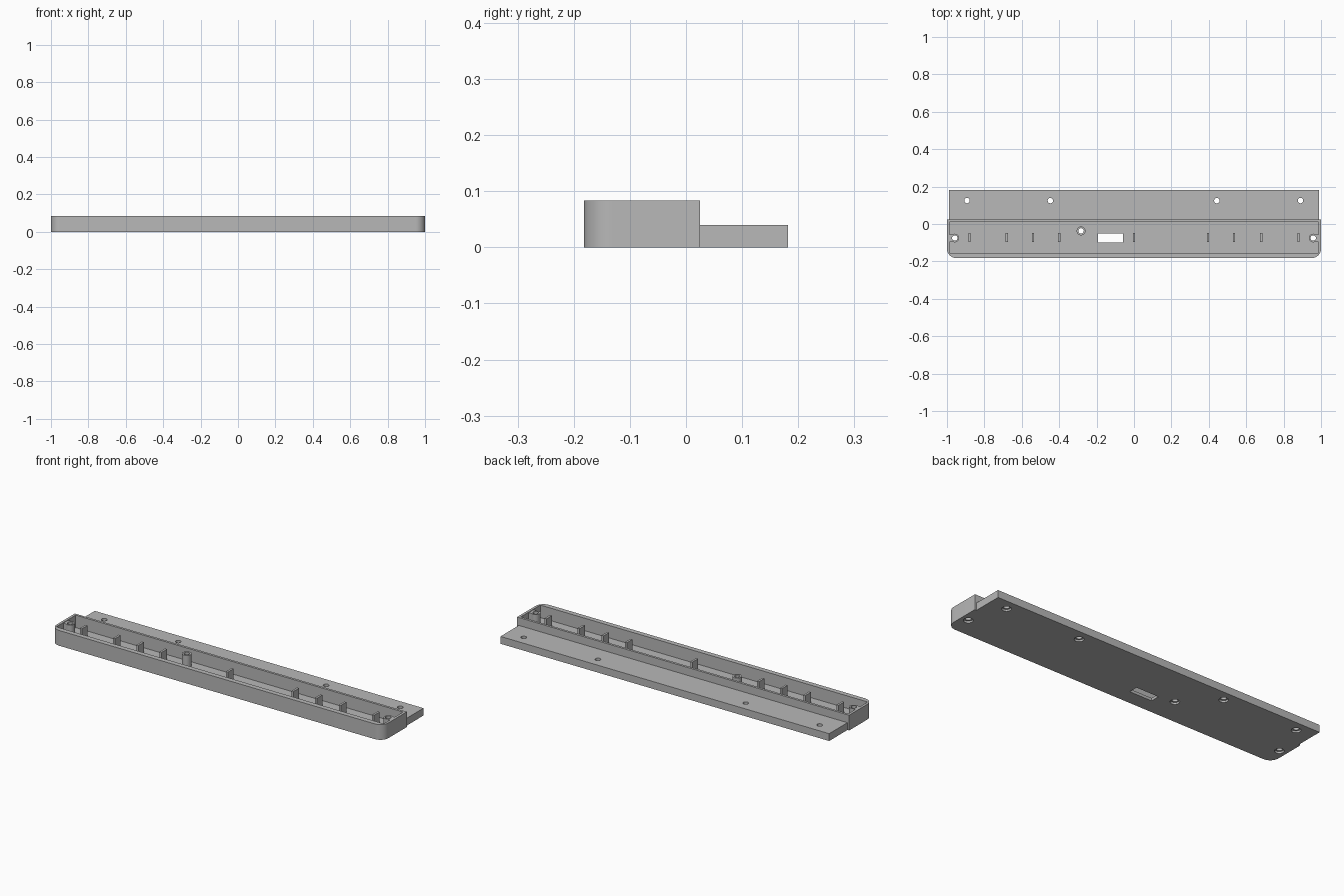
import bpy, bmesh, math
from mathutils import Matrix

if "Cube" in bpy.data.objects:
    bpy.data.objects.remove(bpy.data.objects["Cube"], do_unlink=True)

grey = bpy.data.materials.new("plain_grey")
grey.use_nodes = True
grey.diffuse_color = (0.48, 0.48, 0.48, 1)
grey.node_tree.nodes["Principled BSDF"].inputs["Base Color"].default_value = grey.diffuse_color

HEIGHT, FLOOR, FLANGE = 0.083, 0.015, 0.04
BACK = 0.025          # rear face of the tray
POST_Y = -0.075


def finish(name, bm):
    bmesh.ops.recalc_face_normals(bm, faces=bm.faces[:])
    mesh = bpy.data.meshes.new(name)
    bm.to_mesh(mesh)
    bm.free()
    mesh.materials.append(grey)
    obj = bpy.data.objects.new(name, mesh)
    bpy.context.collection.objects.link(obj)
    return obj


def prism(name, outline, z0, z1):
    bm = bmesh.new()
    face = bm.faces.new([bm.verts.new((x, y, z0)) for x, y in outline])
    side = bmesh.ops.extrude_face_region(bm, geom=[face])
    top = [v for v in side["geom"] if isinstance(v, bmesh.types.BMVert)]
    bmesh.ops.translate(bm, verts=top, vec=(0, 0, z1 - z0))
    return finish(name, bm)


def box(name, x0, x1, y0, y1, z0, z1):
    return prism(name, [(x0, y0), (x1, y0), (x1, y1), (x0, y1)], z0, z1)


def arc(cx, cy, r, start, end, n):
    steps = [math.radians(start + (end - start) * i / n) for i in range(n + 1)]
    return [(cx + r * math.cos(a), cy + r * math.sin(a)) for a in steps]


def cylinder(name, x, y, r, z0, z1):
    return prism(name, arc(x, y, r, 0, 348.75, 31), z0, z1)


def screw_cutter(x, y):
    # Stepped round cutter: wide recess below, narrow shaft above
    bm = bmesh.new()
    profile = [(0.023, -0.02), (0.023, 0.01), (0.0145, 0.01), (0.0145, 0.12)]
    rings = []
    for r, z in profile:
        rings.append([bm.verts.new((px, py, z)) for px, py in arc(x, y, r, 0, 348.75, 31)])
    for a, b in zip(rings, rings[1:]):
        for i in range(len(a)):
            j = (i + 1) % len(a)
            bm.faces.new((a[i], a[j], b[j], b[i]))
    bm.faces.new(rings[0])
    bm.faces.new(rings[-1])
    return finish("screw_cutter", bm)


def cut(obj, cutters):
    bpy.context.view_layer.objects.active = obj
    for cutter in cutters:
        mod = obj.modifiers.new("cut", "BOOLEAN")
        mod.operation, mod.solver, mod.object = "DIFFERENCE", "EXACT", cutter
        bpy.ops.object.modifier_apply(modifier=mod.name)


# Tray with rounded front corners
outline = (arc(-0.95, -0.132, 0.05, 180, 270, 10) + arc(0.95, -0.132, 0.05, 270, 360, 10)
           + [(1, BACK), (-1, BACK)])
tray = prism("tray", outline, 0, HEIGHT)

# Rear mounting flange
flange = box("mounting_flange", -0.99, 0.99, BACK, 0.182, 0, FLANGE)

# Screw posts, the end ones joined to the side walls
centre_post = cylinder("centre_post", -0.283, -0.037, 0.024, FLOOR, HEIGHT - 0.002)
end_parts = {-1: [], 1: []}
for side, label in ((-1, "right"), (1, "left")):
    post = cylinder(label + "_end_post", side * 0.958, POST_Y, 0.023, FLOOR, HEIGHT - 0.003)
    web = box(label + "_post_web", *sorted((side * 0.964, side * 0.987)),
              POST_Y - 0.02, POST_Y + 0.02, FLOOR, HEIGHT - 0.003)
    end_parts[side] = [post, web]

# Upright support ribs along the tray
ribs = [box("support_rib", x - 0.006, x + 0.006, -0.095, -0.047, FLOOR, HEIGHT - 0.004)
        for x in (-0.88, -0.68, -0.54, -0.40, 0, 0.395, 0.535, 0.68, 0.88)]

# Hollow, cable slot and screw holes
hollow = box("hollow_cutter", -0.986, 0.986, -0.155, 0.012, FLOOR, 0.2)
slot = box("slot_cutter", -0.192, -0.058, -0.1, -0.05, -0.05, 0.05)
centre_hole = screw_cutter(-0.283, -0.037)
end_holes = {s: screw_cutter(s * 0.958, POST_Y) for s in (-1, 1)}
flange_holes = [screw_cutter(x, 0.125) for x in (-0.893, -0.447, 0.443, 0.89)]

cut(tray, [hollow, slot, centre_hole, *end_holes.values()])
cut(flange, flange_holes)
cut(centre_post, [centre_hole])
for side, parts in end_parts.items():
    for part in parts:
        cut(part, [end_holes[side]])

for cutter in [hollow, slot, centre_hole, *end_holes.values(), *flange_holes]:
    bpy.data.objects.remove(cutter, do_unlink=True)

# Smooth rounded surfaces, keep hard edges
bpy.ops.object.select_all(action="DESELECT")
for obj in [tray, flange, centre_post, *end_parts[-1], *end_parts[1], *ribs]:
    obj.select_set(True)
bpy.context.view_layer.objects.active = tray
bpy.ops.object.shade_smooth_by_angle(angle=math.radians(30))
